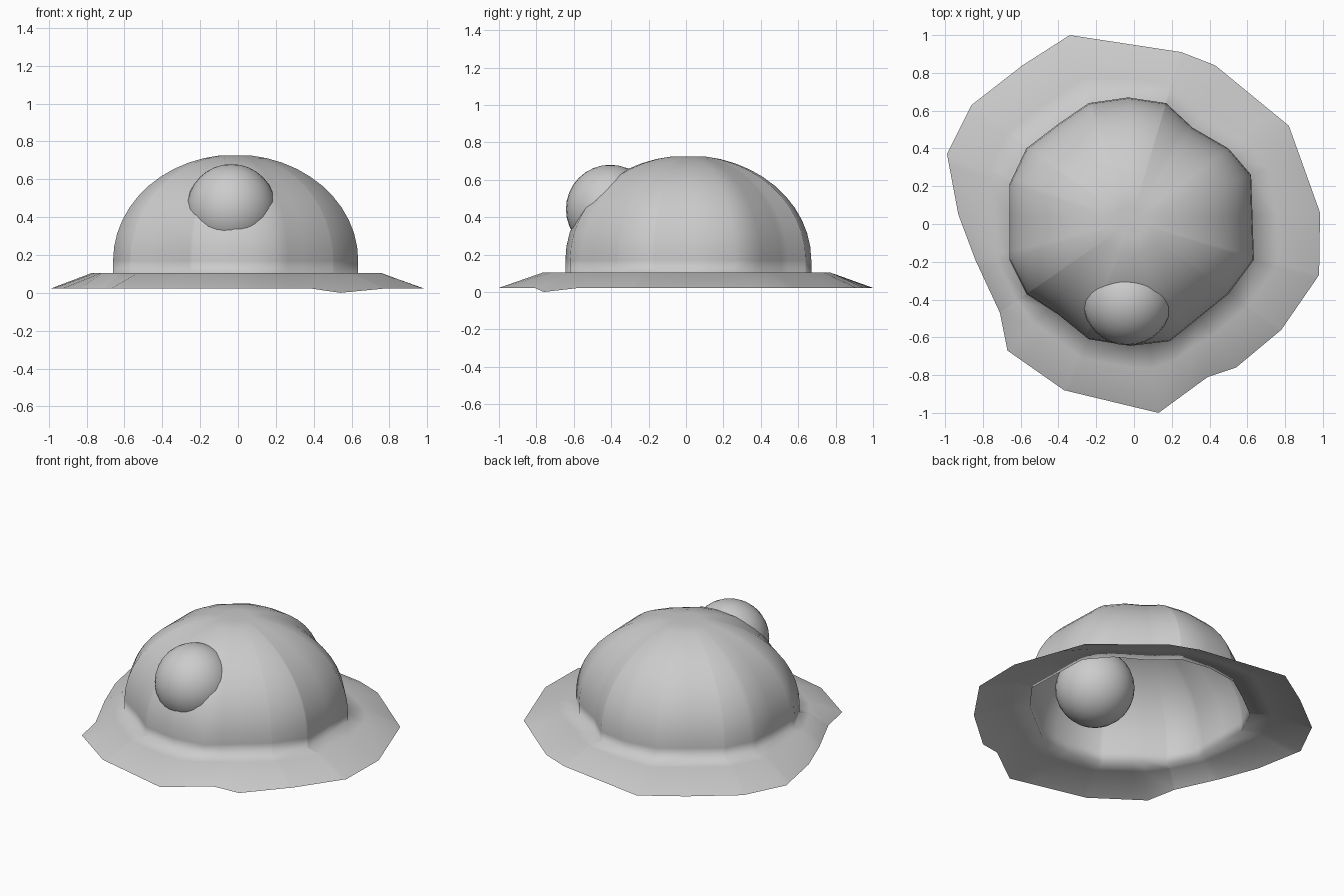
import bpy, math
from math import pi

if "Cube" in bpy.data.objects:
    bpy.data.objects.remove(bpy.data.objects["Cube"])

C = (-0.015, 0.012)  # dome axis
# outlines seen from above: dome foot and brim edge
FOOT = [(-.03, .67), (.17, .64), (.31, .51), (.5, .4), (.62, .26), (.635, -.19),
        (.5, -.37), (.19, -.62), (-.02, -.645), (-.24, -.61), (-.4, -.48),
        (-.57, -.37), (-.66, -.19), (-.66, .21), (-.57, .4), (-.4, .53), (-.24, .64)]
EDGE = [(-.34, 1), (.25, .91), (.43, .84), (.82, .52), (.985, .06), (.98, -.27),
        (.78, -.56), (.54, -.76), (.39, -.81), (.13, -1), (-.37, -.88), (-.67, -.67),
        (-.71, -.47), (-.84, -.19), (-.93, .05), (-.99, .37), (-.86, .63), (-.59, .84)]


def angle(p):
    return math.atan2(p[1] - C[1], p[0] - C[0]) % (2 * pi)


def hit(poly, a):
    """Point where a ray from the axis at angle a meets the outline."""
    dx, dy = math.cos(a), math.sin(a)
    best = 0
    for p, q in zip(poly, poly[1:] + poly[:1]):
        px, py = p[0] - C[0], p[1] - C[1]
        ex, ey = q[0] - p[0], q[1] - p[1]
        det = ex * dy - ey * dx
        if abs(det) < 1e-9:
            continue
        t = (ex * py - ey * px) / det
        s = (dx * py - dy * px) / det
        if t > 0 and -1e-6 <= s <= 1 + 1e-6:
            best = max(best, t)
    return best


def mesh_object(name, rings, pole=None):
    """Join closed rings of points, optionally ending in a pole."""
    n = len(rings[0])
    verts = [v for r in rings for v in r]
    faces = [(k * n + i, k * n + (i + 1) % n, (k + 1) * n + (i + 1) % n, (k + 1) * n + i)
             for k in range(len(rings) - 1) for i in range(n)]
    if pole:
        verts.append(pole)
        b = (len(rings) - 1) * n
        faces += [(b + i, b + (i + 1) % n, len(verts) - 1) for i in range(n)]
    me = bpy.data.meshes.new(name)
    me.from_pydata(verts, [], faces)
    me.shade_smooth()
    ob = bpy.data.objects.new(name, me)
    bpy.context.collection.objects.link(ob)
    return ob


angles = sorted({round(angle(p), 4) for p in FOOT + EDGE})
foot = [hit(FOOT, a) for a in angles]
edge = [hit(EDGE, a) for a in angles]


def ring(radii, heights):
    return [(C[0] + r * math.cos(a), C[1] + r * math.sin(a), z)
            for a, r, z in zip(angles, radii, heights)]


n = len(angles)

# Brim: flat collar, then slope down to the ragged edge
drop = [0.0 if -1.1 < a - 2 * pi < -0.65 else 0.022 for a in angles]
rings = [ring(edge, drop),
         ring([f + .36 * (e - f) for f, e in zip(foot, edge)], [.104] * n),
         ring(foot, [.104] * n)]
# Dome: short wall and rounded crown, slightly pinched at the top
for k in range(12):
    t = k / 12 * pi / 2
    rings.append(ring([f * math.cos(t) for f in foot], [.17 + .56 * math.sin(t)] * n))
mesh_object("domed_hat_shell", rings, (C[0], C[1], .715))

# Round knob on the front
bpy.ops.mesh.primitive_uv_sphere_add(segments=32, ring_count=16, radius=.237,
                                     location=(-.035, -.405, .443))
knob = bpy.context.object
knob.name = "front_knob"
bpy.ops.object.shade_smooth()
